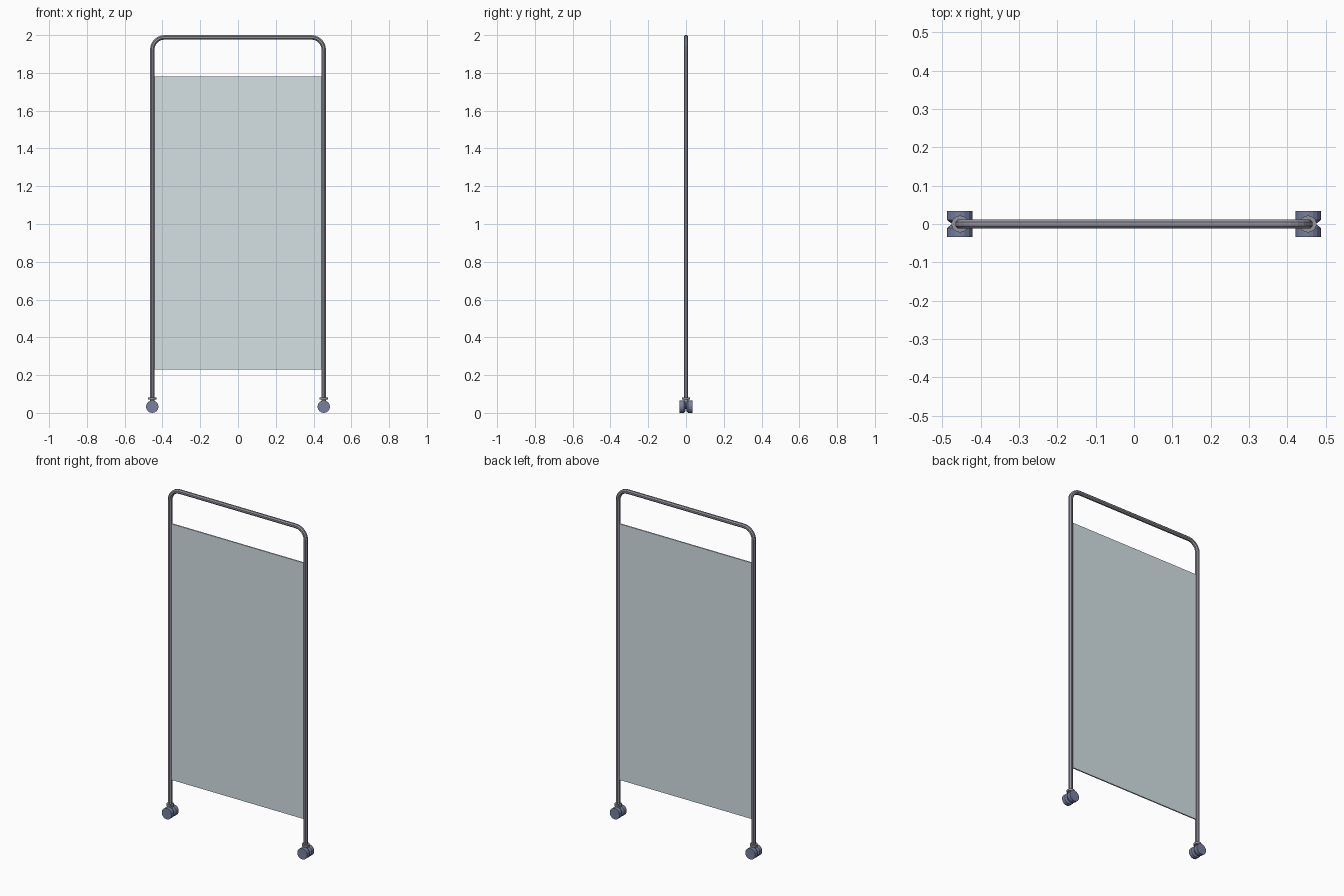
import bpy, bmesh, math
from mathutils import Vector, Matrix

if "Cube" in bpy.data.objects:
    bpy.data.objects.remove(bpy.data.objects["Cube"])


def material(name, color):
    m = bpy.data.materials.new(name)
    m.diffuse_color = color
    m.use_nodes = True
    m.node_tree.nodes["Principled BSDF"].inputs["Base Color"].default_value = m.diffuse_color
    return m


METAL = material("grey metal", (0.29, 0.29, 0.335, 1))
WHEEL = material("blue grey rubber", (0.18, 0.215, 0.35, 1))
CLOTH = material("translucent grey cloth", (0.66, 0.75, 0.777, 0.55))

LEG_X, TUBE_R, TOP, BEND = 0.454, 0.0128, 1.988, 0.065


def make(name, bm, mat):
    # Flat shaded object
    bmesh.ops.recalc_face_normals(bm, faces=bm.faces)
    me = bpy.data.meshes.new(name)
    bm.to_mesh(me)
    bm.free()
    me.materials.append(mat)
    ob = bpy.data.objects.new(name, me)
    bpy.context.collection.objects.link(ob)
    return ob


def bridge(bm, rings):
    # Skin a list of equal vertex rings and cap both ends
    n = len(rings[0])
    for a, b in zip(rings, rings[1:]):
        for i in range(n):
            bm.faces.new((a[i], a[(i + 1) % n], b[(i + 1) % n], b[i]))
    bm.faces.new(rings[0])
    bm.faces.new(rings[-1][::-1])


def lathe(name, profile, centre, mat, along_y=False, sides=16):
    # Profile of (radius, height), turned about z or y
    bm = bmesh.new()
    rot = Matrix.Rotation(-math.pi / 2, 3, 'X') if along_y else Matrix.Identity(3)
    rings = []
    for r, h in profile:
        rings.append([bm.verts.new(rot @ Vector((
            r * math.cos(2 * math.pi * i / sides),
            r * math.sin(2 * math.pi * i / sides), h)) + Vector(centre))
            for i in range(sides)])
    bridge(bm, rings)
    return make(name, bm, mat)


# Bent tube frame: two legs joined by a top rail with rounded corners
path = [(-LEG_X, 0.068, -1.0, 0.0)]
for sx in (-1, 1):
    for k in range(7):
        t = math.pi / 2 * k / 6
        a = math.pi - t if sx < 0 else math.pi / 2 - t
        path.append((sx * (LEG_X - BEND) + BEND * math.cos(a),
                     TOP - BEND + BEND * math.sin(a), math.cos(a), math.sin(a)))
path.append((LEG_X, 0.068, 1.0, 0.0))
bm = bmesh.new()
rings = []
for x, z, nx, nz in path:
    ring = []
    for i in range(8):
        a = 2 * math.pi * (i + 0.5) / 8
        d = TUBE_R * math.cos(a)
        ring.append(bm.verts.new((x + nx * d, TUBE_R * math.sin(a), z + nz * d)))
    rings.append(ring)
bridge(bm, rings)
make("tube_frame", bm, METAL)

# Cloth panel stretched between the legs
bm = bmesh.new()
bmesh.ops.create_cube(bm, size=1)
bmesh.ops.scale(bm, vec=(2 * (LEG_X - 0.01), 0.008, 1.55), verts=bm.verts)
bmesh.ops.translate(bm, vec=(0, 0, 1.005), verts=bm.verts)
make("cloth_panel", bm, CLOTH)

# Twin wheel casters
for side, sx in (("left", -1), ("right", 1)):
    x = sx * LEG_X
    lathe(f"{side}_collar", [(0.022, 0.07), (0.022, 0.082)], (x, 0, 0), METAL)
    lathe(f"{side}_stem", [(0.013, 0.035), (0.013, 0.074)], (x, 0, 0), METAL)
    lathe(f"{side}_axle", [(0.012, -0.02), (0.012, 0.02)], (x, 0, 0.033), WHEEL, True)
    for part, sy in (("front", -1), ("back", 1)):
        prof = [(0.024, sy * 0.003), (0.033, sy * 0.010), (0.033, sy * 0.034)]
        lathe(f"{side}_{part}_wheel", prof, (x, 0, 0.033), WHEEL, True)
